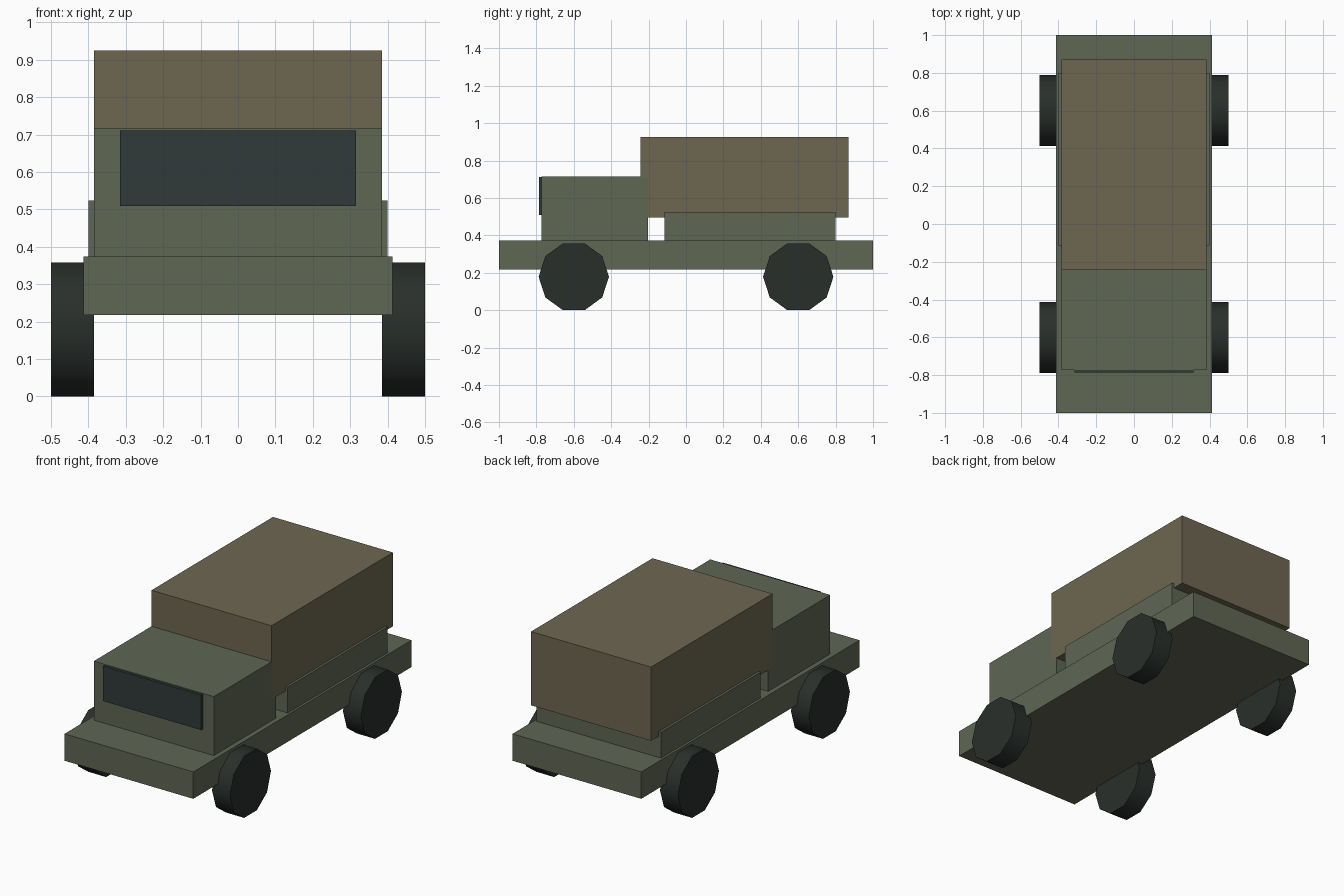
import bpy
import math

if "Cube" in bpy.data.objects:
    bpy.data.objects.remove(bpy.data.objects["Cube"])


def material(name, rgb):
    mat = bpy.data.materials.new(name)
    mat.diffuse_color = (*rgb, 1)
    mat.use_nodes = True
    mat.node_tree.nodes["Principled BSDF"].inputs["Base Color"].default_value = mat.diffuse_color
    return mat


GREEN = material("green_paint", (0.115, 0.135, 0.088))
CANVAS = material("canvas", (0.155, 0.135, 0.082))
GLASS = material("dark_glass", (0.030, 0.043, 0.042))
RUBBER = material("rubber", (0.022, 0.028, 0.024))


def box(name, half_width, y, z, mat):
    """Box centred on x = 0, spanning the given y and z ranges."""
    bpy.ops.mesh.primitive_cube_add(size=1)
    ob = bpy.context.object
    ob.name = name
    ob.location = (0, sum(y) / 2, sum(z) / 2)
    ob.scale = (2 * half_width, y[1] - y[0], z[1] - z[0])
    bpy.ops.object.transform_apply(location=False, rotation=False, scale=True)
    ob.data.materials.append(mat)


def wheel(name, x, y):
    """Ten-sided wheel with its axle along x and a flat on the ground."""
    radius = 0.188
    height = radius * math.cos(math.pi / 10)
    bpy.ops.mesh.primitive_cylinder_add(
        vertices=10, radius=radius, depth=0.115,
        location=(x, y, height), rotation=(0, math.pi / 2, 0))
    ob = bpy.context.object
    ob.name = name
    # vertices point fore and aft, flats at top and bottom
    bpy.ops.object.transform_apply(location=False, rotation=True, scale=False)
    bpy.ops.object.shade_smooth_by_angle(angle=math.radians(40))
    ob.data.materials.append(RUBBER)


# Body
box("chassis", 0.413, (-1.0, 1.0), (0.218, 0.374), GREEN)
box("cab", 0.385, (-0.772, -0.203), (0.374, 0.716), GREEN)
box("windshield", 0.315, (-0.787, -0.765), (0.509, 0.711), GLASS)
box("cargo_bed", 0.399, (-0.115, 0.8), (0.374, 0.524), GREEN)
box("canvas_cover", 0.385, (-0.243, 0.87), (0.497, 0.925), CANVAS)

# Wheels
for side, x in (("left", 0.4425), ("right", -0.4425)):
    for end, y in (("front", -0.6), ("rear", 0.6)):
        wheel(f"{end}_{side}_wheel", x, y)
